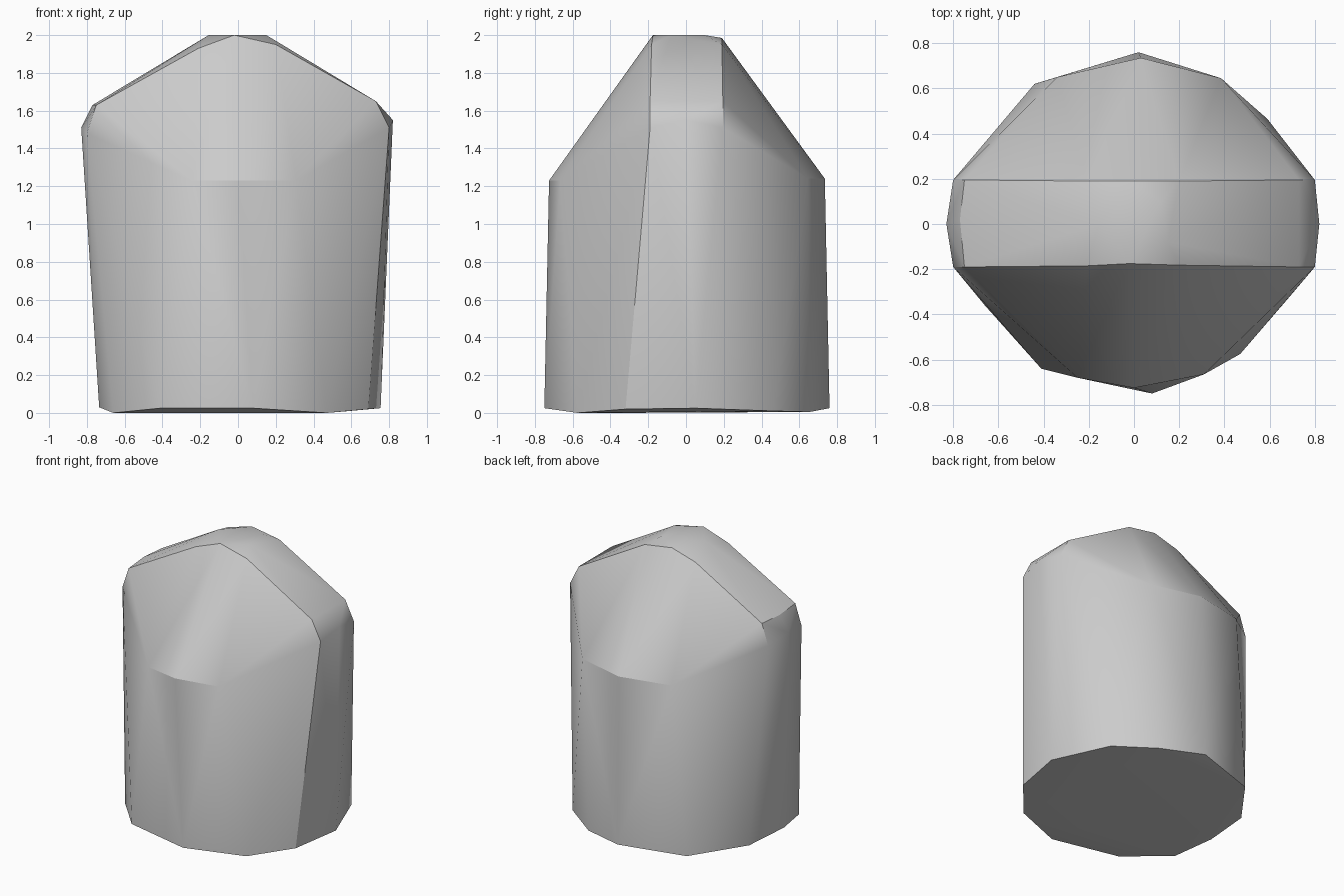
import bpy, bmesh, math

cube = bpy.data.objects.get("Cube")
if cube:
    bpy.data.objects.remove(cube, do_unlink=True)

grey = bpy.data.materials.new("plain_grey")
grey.use_nodes = True
colour = (0.6, 0.6, 0.6, 1)
grey.diffuse_color = colour
grey.node_tree.nodes["Principled BSDF"].inputs["Base Color"].default_value = colour

# Bottom rim, anticlockwise from the front
bottom_rim = [
    (0.08, -0.75, 0.025), (0.47, -0.575, 0), (0.69, -0.32, 0.02),
    (0.755, 0.05, 0.025), (0.59, 0.465, 0.01), (0.33, 0.655, 0.005),
    (0.02, 0.76, 0.025), (-0.44, 0.62, 0.01), (-0.7, 0.27, 0.025),
    (-0.735, -0.08, 0.03), (-0.66, -0.36, 0), (-0.41, -0.64, 0.025)]

# Shoulders under the two sloping faces
shoulders = [
    (-0.25, -0.68, 1.23), (0, -0.725, 1.23), (0.31, -0.665, 1.23),
    (0.385, 0.645, 1.24), (0.03, 0.735, 1.24), (-0.34, 0.65, 1.24)]

# Rounded ends of the ridge
ends = [(-0.83, 0, 1.51), (0.82, 0, 1.55), (-0.77, 0.02, 1.63)]
for y in (-0.19, 0.195):
    ends += [(-0.8, y, 1.48), (0.8, y, 1.51), (-0.75, y, 1.63), (0.73, y, 1.65)]

# Small flat crown and the ridge edges beside it
crown = [
    (-0.155, 0, 2), (-0.02, -0.175, 2), (0.15, -0.08, 2), (0.12, 0.1, 2),
    (-0.02, 0.19, 1.985), (0.2, -0.182, 1.95), (0.2, 0.19, 1.95),
    (-0.21, -0.185, 1.93), (-0.21, 0.19, 1.93)]

# Faceted body wrapped around the points
bm = bmesh.new()
for point in bottom_rim + shoulders + ends + crown:
    bm.verts.new(point)
result = bmesh.ops.convex_hull(bm, input=bm.verts)
loose = [v for v in bm.verts if not v.link_faces]
bmesh.ops.delete(bm, geom=loose, context="VERTS")
bmesh.ops.recalc_face_normals(bm, faces=bm.faces)
mesh = bpy.data.meshes.new("faceted_body")
bm.to_mesh(mesh)
bm.free()
mesh.materials.append(grey)

body = bpy.data.objects.new("faceted_body", mesh)
bpy.context.collection.objects.link(body)
bpy.ops.object.select_all(action="DESELECT")
body.select_set(True)
bpy.context.view_layer.objects.active = body
bpy.ops.object.shade_smooth_by_angle(angle=math.radians(30))
